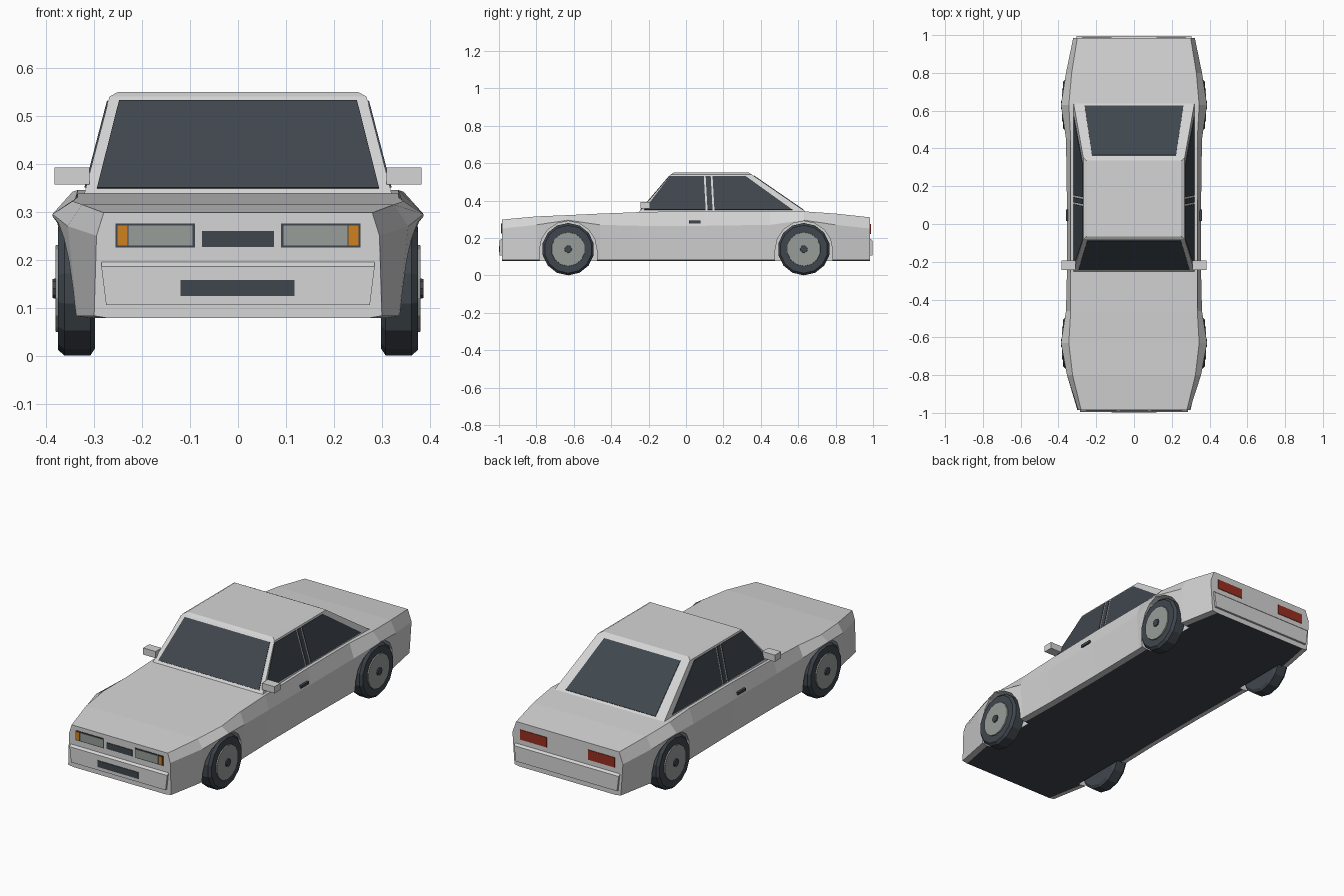
import bpy, bmesh, math
from mathutils import Vector

cube = bpy.data.objects.get("Cube")
if cube:
    bpy.data.objects.remove(cube)


def material(name, *rgb):
    m = bpy.data.materials.new(name)
    m.use_nodes = True
    m.diffuse_color = (*rgb, 1)
    m.node_tree.nodes["Principled BSDF"].inputs["Base Color"].default_value = (*rgb, 1)
    return m


PAINT = material("light_paint", 0.66, 0.66, 0.66)
DARK = material("dark_slate", 0.05, 0.062, 0.075)
METAL = material("grey_metal", 0.31, 0.34, 0.32)
AMBER = material("amber", 0.62, 0.22, 0.015)
RED = material("tail_red", 0.32, 0.028, 0.015)


def loft(name, rings, *mats):
    """Skin a list of equal rings of points and cap both ends."""
    bm = bmesh.new()
    rows = [[bm.verts.new(p) for p in ring] for ring in rings]
    n = len(rows[0])
    for a, b in zip(rows, rows[1:]):
        for i in range(n):
            j = (i + 1) % n
            bm.faces.new((a[i], a[j], b[j], b[i]))
    bm.faces.new(rows[0])
    bm.faces.new(rows[-1])
    bmesh.ops.recalc_face_normals(bm, faces=bm.faces)
    mesh = bpy.data.meshes.new(name)
    bm.to_mesh(mesh)
    bm.free()
    for m in mats:
        mesh.materials.append(m)
    obj = bpy.data.objects.new(name, mesh)
    bpy.context.collection.objects.link(obj)
    return obj


def box(name, x0, x1, y0, y1, z0, z1, mat):
    return loft(name, [[(x0, y, z0), (x1, y, z0), (x1, y, z1), (x0, y, z1)]
                       for y in (y0, y1)], mat)


def plate(name, pts, out, mat, thick=0.006):
    """Thin panel laid on a surface, facing the direction out."""
    pts = [Vector(p) for p in pts]
    n = (pts[1] - pts[0]).cross(pts[2] - pts[0]).normalized()
    if n.dot(Vector(out)) < 0:
        n = -n
    return loft(name, [[p - n * 0.003 for p in pts],
                       [p + n * (thick - 0.003) for p in pts]], mat)


def lathe(name, profile, side, y, mat, z=0.14, sides=14):
    """Turn (x, radius) pairs about a wheel axle."""
    rings = []
    for x, r in profile:
        angles = [math.tau * i / sides for i in range(sides)]
        rings.append([(side * x, y + r * math.sin(a), z - r * math.cos(a)) for a in angles])
    return loft(name, rings, mat)


SIDES = (("left", 1), ("right", -1))
AXLES = (("front", -0.63), ("rear", 0.63))

# Lower body: y, top half width, top z, waist half width, waist z, sill half width
sections = [
    (-0.985, 0.28, 0.298, 0.295, 0.25, 0.30),
    (-0.80, 0.325, 0.315, 0.355, 0.27, 0.335),
    (-0.63, 0.345, 0.322, 0.387, 0.295, 0.36),
    (-0.46, 0.335, 0.33, 0.36, 0.27, 0.345),
    (-0.25, 0.335, 0.338, 0.355, 0.265, 0.34),
    (0.10, 0.335, 0.345, 0.355, 0.265, 0.34),
    (0.45, 0.335, 0.345, 0.36, 0.27, 0.345),
    (0.63, 0.345, 0.342, 0.387, 0.295, 0.36),
    (0.80, 0.33, 0.33, 0.36, 0.27, 0.345),
    (0.985, 0.30, 0.31, 0.322, 0.25, 0.31),
]
rings = []
for y, t, zt, w, zw, b in sections:
    half = [(t, zt), (w, zw), (b, 0.083), (b - 0.03, 0.078)]
    rings.append([(x, y, z) for x, z in half] + [(-x, y, z) for x, z in reversed(half)])
body = loft("body", rings, PAINT, DARK)
for p in body.data.polygons:
    if p.normal.z < -0.9 and abs(p.center.x) < 0.05:
        p.material_index = 1

# Wheel arches cut into the body
for side_name, s in SIDES:
    for axle, y in AXLES:
        arch = [(y + 0.153 * math.cos(math.pi * i / 8), 0.137 + 0.153 * math.sin(math.pi * i / 8))
                for i in range(9)]
        arch += [(y - 0.153, 0.0), (y + 0.153, 0.0)]
        cutter = loft("arch_cutter", [[(s * x, a, z) for a, z in arch] for x in (0.292, 0.5)], PAINT)
        cutter.hide_render = True
        mod = body.modifiers.new("arch", 'BOOLEAN')
        mod.operation = 'DIFFERENCE'
        mod.solver = 'EXACT'
        mod.object = cutter
        bpy.context.view_layer.objects.active = body
        bpy.ops.object.modifier_apply(modifier=mod.name)
        bpy.data.objects.remove(cutter)


# Cabin: sloping planes as functions of height
def side_x(z):
    return 0.32 - (z - 0.34) * 0.26


def front_y(z):
    return -0.25 + (z - 0.34) * 0.85


def rear_y(z):
    return 0.64 - (z - 0.34) * 1.45


def cabin_ring(z, x, yf, yr):
    return [(-x, yf, z), (x, yf, z), (x, yr, z), (-x, yr, z)]


rings = [cabin_ring(z, side_x(z), front_y(z), rear_y(z)) for z in (0.325, 0.54)]
loft("cabin", rings + [cabin_ring(0.55, 0.25, -0.065, 0.335)], PAINT)

# Windscreen and rear window
for name, plane, out, low, high in (("windscreen", front_y, -1, 0.294, 0.248),
                                    ("rear_window", rear_y, 1, 0.262, 0.222)):
    outline = [(-low, 0.349), (low, 0.349), (high, 0.531), (-high, 0.531)]
    plate(name, [(x, plane(z), z) for x, z in outline], (0, out, 0.5), DARK)

# Side windows and pillar: bottom front, bottom rear, top rear, top front
panes = {"front_side_window": (-0.225, 0.105, 0.095, -0.085),
         "door_pillar": (0.115, 0.142, 0.132, 0.105),
         "rear_side_window": (0.152, 0.57, 0.318, 0.142)}
for side_name, s in SIDES:
    for name, ys in panes.items():
        pts = [(s * side_x(z), y, z) for y, z in zip(ys, (0.35, 0.35, 0.531, 0.531))]
        plate(f"{side_name}_{name}", pts, (s, 0, 0), DARK)

# Wheels
for side_name, s in SIDES:
    for axle, y in AXLES:
        tag = f"{axle}_{side_name}"
        lathe(tag + "_tyre", [(0.298, 0.125), (0.308, 0.14), (0.362, 0.14), (0.375, 0.128)],
              s, y, DARK)
        lathe(tag + "_rim", [(0.36, 0.093), (0.381, 0.09)], s, y, METAL)
        lathe(tag + "_hub", [(0.37, 0.022), (0.387, 0.02)], s, y, DARK, sides=8)

# Bumpers
for name, s in (("front", -1), ("rear", 1)):
    profile = [(0.98, 0.2), (0.996, 0.186), (0.996, 0.106), (0.98, 0.106)]
    widths = (0.285, 0.285, 0.275, 0.275) if s < 0 else (0.305, 0.305, 0.295, 0.295)
    loft(name + "_bumper", [[(k * w, s * y, z) for w, (y, z) in zip(widths, profile)]
                            for k in (-1, 1)], PAINT)


def end_panel(name, x0, x1, z0, z1, y, mat, thick=0.006):
    pts = [(x0, y, z0), (x1, y, z0), (x1, y, z1), (x0, y, z1)]
    plate(name, pts, (0, y, 0), mat, thick)


# Grille, number plate panel and lamps
end_panel("grille", -0.075, 0.075, 0.227, 0.26, -0.985, DARK)
end_panel("front_plate", -0.12, 0.118, 0.124, 0.158, -0.996, DARK)
for side_name, s in SIDES:
    end_panel(side_name + "_lamp_frame", s * 0.09, s * 0.255, 0.225, 0.276, -0.985, DARK)
    end_panel(side_name + "_headlamp", s * 0.095, s * 0.228, 0.23, 0.271, -0.985, METAL, 0.008)
    end_panel(side_name + "_indicator", s * 0.23, s * 0.251, 0.23, 0.271, -0.985, AMBER, 0.008)
    end_panel(side_name + "_tail_lamp", s * 0.12, s * 0.275, 0.222, 0.274, 0.985, RED)

    # Door handle and mirror
    x0, x1 = sorted((s * 0.34, s * 0.36))
    box(side_name + "_door_handle", x0, x1, 0.015, 0.077, 0.278, 0.292, DARK)
    x0, x1 = sorted((s * 0.31, s * 0.383))
    box(side_name + "_mirror", x0, x1, -0.243, -0.193, 0.357, 0.392, PAINT)
